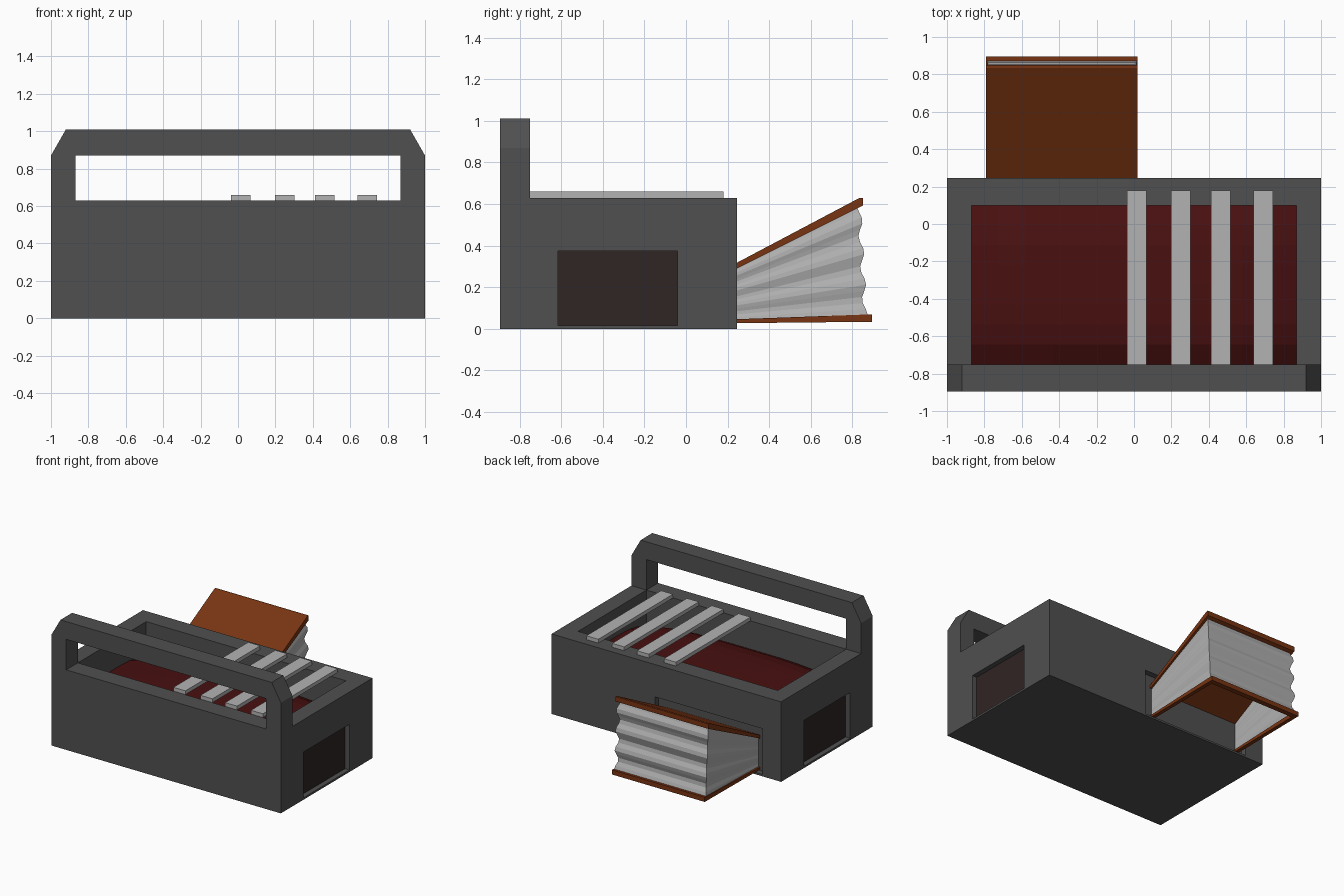
import bpy, bmesh, math

if "Cube" in bpy.data.objects:
    bpy.data.objects.remove(bpy.data.objects["Cube"])


def mat(name, rgb):
    m = bpy.data.materials.new(name)
    m.diffuse_color = (*rgb, 1)
    m.use_nodes = True
    m.node_tree.nodes["Principled BSDF"].inputs["Base Color"].default_value = m.diffuse_color
    return m


STONE = mat("dark_stone", (0.08, 0.08, 0.08))
STEEL = mat("pale_grey", (0.45, 0.45, 0.45))
WOOD = mat("brown_wood", (0.19, 0.034, 0.006))
COAL = mat("deep_red", (0.065, 0.005, 0.005))
SOOT = mat("sooty_black", (0.03, 0.018, 0.018))


def finish(name, bm, material):
    bmesh.ops.recalc_face_normals(bm, faces=bm.faces)
    me = bpy.data.meshes.new(name)
    bm.to_mesh(me)
    bm.free()
    me.materials.append(material)
    ob = bpy.data.objects.new(name, me)
    bpy.context.collection.objects.link(ob)
    return ob


def prism(name, pts, axis, a, b, material):
    """Extrude a 2D outline: axis 'y' takes (x, z) points, axis 'x' takes (y, z)."""
    bm = bmesh.new()
    put = (lambda p, t: (p[0], t, p[1])) if axis == 'y' else (lambda p, t: (t, p[0], p[1]))
    f = bm.faces.new([bm.verts.new(put(p, a)) for p in pts])
    new = bmesh.ops.extrude_face_region(bm, geom=[f])["geom"]
    shift = (0, b - a, 0) if axis == 'y' else (b - a, 0, 0)
    bmesh.ops.translate(bm, vec=shift, verts=[v for v in new if isinstance(v, bmesh.types.BMVert)])
    return finish(name, bm, material)


def box(name, x, y, z, material):
    return prism(name, [(x[0], z[0]), (x[1], z[0]), (x[1], z[1]), (x[0], z[1])], 'y', *y, material)


def cut(ob, cutter):
    m = ob.modifiers.new("cut", 'BOOLEAN')
    m.operation = 'DIFFERENCE'
    m.solver = 'EXACT'
    m.object = cutter
    bpy.context.view_layer.objects.active = ob
    bpy.ops.object.modifier_apply(modifier=m.name)
    bpy.data.objects.remove(cutter)


# Hearth body with basin, side recesses and bellows recess
D = 0.045
body = box("hearth_body", (-1, 1), (-0.895, 0.245), (0, 0.63), STONE)
cut(body, box("basin_cutter", (-0.87, 0.87), (-0.75, 0.10), (0.29, 0.8), STONE))
for s in (-1, 1):
    cut(body, box("side_cutter", sorted((s * (1 - D), s * 1.1)), (-0.615, -0.04), (0.015, 0.375), STONE))
    box("side_soot_panel", sorted((s * (1 - D - 0.003), s * (1 - D + 0.005))),
        (-0.615, -0.04), (0.015, 0.375), SOOT)
cut(body, box("back_cutter", (-0.84, 0.10), (0.245 - D, 0.4), (0.015, 0.375), STONE))

# Raised frame along the front edge
half = [(1, 0.63), (1, 0.87), (0.92, 1.01)]
inner = [(0.87, 0.87), (0.87, 0.63)]
outline = half + [(-x, z) for x, z in reversed(half)]
outline += [(-x, z) for x, z in reversed(inner)] + inner
prism("front_frame", outline, 'y', -0.895, -0.75, STONE)

# Gently heaped coals
bm = bmesh.new()
bmesh.ops.create_grid(bm, x_segments=12, y_segments=8, size=1)
for v in bm.verts:
    u, w = v.co.x, v.co.y
    v.co = (u * 0.87, -0.325 + w * 0.425, 0.33 + 0.155 * (1 - (u ** 4 + w ** 4) / 2))
finish("coal_bed", bm, COAL)

# Grate bars
for x in (0.015, 0.25, 0.465, 0.69):
    box("grate_bar", (x - 0.052, x + 0.052), (-0.75, 0.18), (0.63, 0.66), STEEL)

# Bellows boards: solid sloping top, open frame below
X0, X1, Y0 = -0.79, 0.02, 0.205
prism("bellows_top_board", [(Y0, 0.27), (0.85, 0.592), (0.85, 0.63), (0.835, 0.63), (Y0, 0.297)],
      'x', X0, X1, WOOD)
low = prism("bellows_bottom_frame", [(Y0, 0.027), (0.895, 0.034), (0.895, 0.07), (Y0, 0.045)],
            'x', X0, X1, WOOD)
cut(low, box("frame_cutter", (X0 + 0.03, X1 - 0.03), (0.1, 0.855), (-0.1, 0.2), WOOD))

# Pleated cloth fanned between the boards
bm = bmesh.new()
N = 18
rows = []
for i in range(N + 1):
    t = i / N
    wave = math.cos(2 * math.pi * 3.5 * t)
    zi, zo = 0.04 + 0.24 * t, 0.065 + 0.53 * t
    yo = 0.862 - 0.03 * t + 0.012 * wave
    px = 0.014 - 0.01 * wave
    rows.append([bm.verts.new(c) for c in ((X0 + 0.014, Y0, zi), (X0 + px, yo, zo),
                                           (X1 - px, yo, zo), (X1 - 0.014, Y0, zi))])
for a, b in zip(rows, rows[1:]):
    for k in range(3):
        bm.faces.new((a[k], a[k + 1], b[k + 1], b[k]))
finish("bellows_cloth", bm, STEEL)
